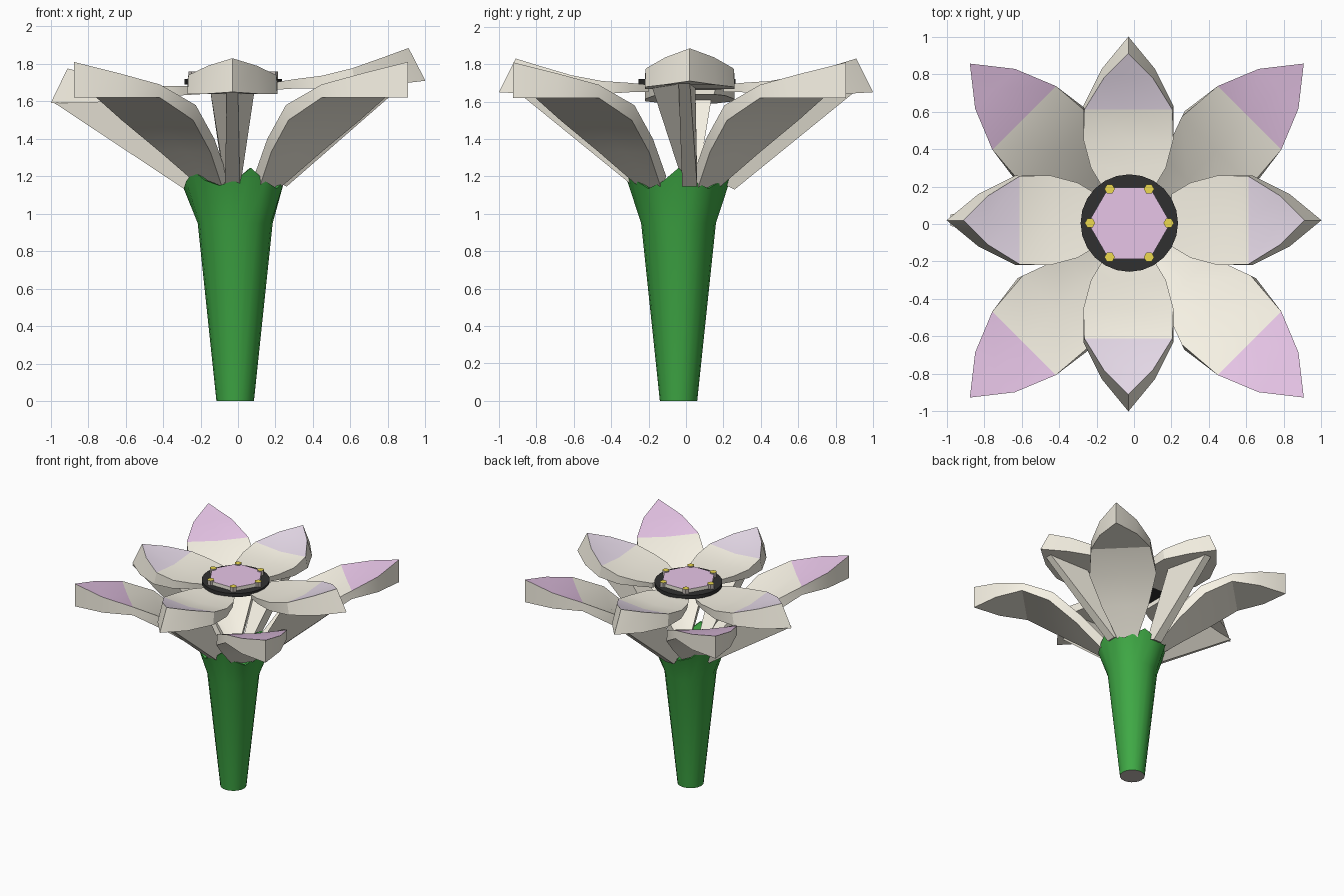
import bpy, bmesh, math
from mathutils import Vector

if "Cube" in bpy.data.objects:
    bpy.data.objects.remove(bpy.data.objects["Cube"])


def mat(name, r, g, b):
    m = bpy.data.materials.new(name)
    m.diffuse_color = (r, g, b, 1)
    m.use_nodes = True
    m.node_tree.nodes["Principled BSDF"].inputs["Base Color"].default_value = m.diffuse_color
    return m


CREAM = mat("cream", 0.93, 0.89, 0.78)
ORCHID = mat("orchid", 0.80, 0.56, 0.80)
LILAC = mat("lilac", 0.78, 0.69, 0.80)
GREEN = mat("green", 0.05, 0.40, 0.06)
BLACK = mat("black", 0.03, 0.03, 0.03)
GOLD = mat("gold", 0.85, 0.70, 0.08)
GREY = mat("grey", 0.55, 0.50, 0.47)


def finish(bm, name, mats, smooth=None):
    bmesh.ops.remove_doubles(bm, verts=bm.verts, dist=0.0005)
    bmesh.ops.recalc_face_normals(bm, faces=bm.faces)
    me = bpy.data.meshes.new(name)
    bm.to_mesh(me)
    bm.free()
    for m in mats:
        me.materials.append(m)
    ob = bpy.data.objects.new(name, me)
    bpy.context.collection.objects.link(ob)
    if smooth:
        bpy.context.view_layer.objects.active = ob
        ob.select_set(True)
        bpy.ops.object.shade_smooth_by_angle(angle=math.radians(smooth))
        ob.select_set(False)
    return ob


def skin(bm, rings, caps=True):
    rings = [[bm.verts.new(p) for p in r] for r in rings]
    n = len(rings[0])
    faces = []
    for a, b in zip(rings, rings[1:]):
        faces.append([bm.faces.new((a[i], a[(i + 1) % n], b[(i + 1) % n], b[i])) for i in range(n)])
    if caps:
        bm.faces.new(rings[0])
        bm.faces.new(rings[-1])
    return faces


def frame(angle, centre, tilt):
    c, s = math.cos(angle), math.sin(angle)

    def place(u, v, z):
        x, y = u * c - v * s, u * s + v * c
        return Vector((x + centre[0], y + centre[1], z + tilt * x))
    return place


def petal(name, place, stations, tip_from, tip_mat):
    # station: u top, u bottom, half width top, half width bottom,
    #          z top edge, z top middle, z underside
    bm = bmesh.new()
    rings = []
    for ut, ub, wt, wb, ze, zm, zb in stations:
        rings.append([place(ut, -wt, ze), place(ut, 0, zm), place(ut, wt, ze),
                      place(ub, wb, zb), place(ub, 0, zb), place(ub, -wb, zb)])
    for k, fs in enumerate(skin(bm, rings)):
        if k >= tip_from:
            fs[0].material_index = fs[1].material_index = 1
    bmesh.ops.dissolve_degenerate(bm, edges=bm.edges, dist=0.0005)
    return finish(bm, name, [CREAM, tip_mat], 25)


# Outer diagonal petals: sloping body with a flat raised tip
DIAG = [
    (0.17, 0.22, 0.07, 0.08, 1.20, 1.18, 1.14),
    (0.38, 0.42, 0.18, 0.19, 1.40, 1.36, 1.33),
    (0.60, 0.63, 0.26, 0.27, 1.58, 1.53, 1.50),
    (0.85, 0.85, 0.24, 0.24, 1.69, 1.68, 1.62),
    (1.07, 1.07, 0.15, 0.15, 1.75, 1.75, 1.62),
    (1.26, 1.26, 0.0, 0.0, 1.81, 1.81, 1.62),
]
for k in range(4):
    petal(f"outer_petal_{k + 1}", frame(math.radians(45 + 90 * k), (0.015, -0.035), 0), DIAG, 3, ORCHID)

# Inner petals along the axes: nearly level plates with upturned tips
AXIAL = [
    (0.20, 0.20, 0.14, 0.13, 1.69, 1.69, 1.65),
    (0.30, 0.30, 0.20, 0.19, 1.70, 1.69, 1.65),
    (0.45, 0.45, 0.24, 0.24, 1.71, 1.69, 1.64),
    (0.61, 0.63, 0.235, 0.24, 1.74, 1.72, 1.64),
    (0.78, 0.83, 0.13, 0.14, 1.79, 1.78, 1.64),
    (0.91, 1.00, 0.0, 0.0, 1.83, 1.83, 1.65),
]
for k in range(4):
    centre = (0, 0.02) if k % 2 == 0 else (-0.03, 0)
    place = frame(math.radians(90 * k), centre, 0 if k % 2 else 0.06)
    petal(f"inner_petal_{k + 1}", place, AXIAL, 3, LILAC)
    # Tapering support beneath each plate
    mid = -0.09 if k == 0 else 0.0
    out = 0.98 if k == 2 else 0.90
    bm = bmesh.new()
    skin(bm, [
        [place(0.26, -0.04, 1.13), place(0.26, 0.04, 1.13), place(0.18, 0.04, 1.17), place(0.18, -0.04, 1.17)],
        [place(out, mid / 3 - 0.03, 1.65), place(out, mid / 3 + 0.03, 1.65),
         place(0.55, mid + 0.12, 1.67), place(0.55, mid - 0.12, 1.67)]])
    finish(bm, f"petal_support_{k + 1}", [CREAM])

# Stem with a flared, jagged calyx
bm = bmesh.new()
N = 20


def ring(r, z, jag=0.0):
    pts = []
    for i in range(N):
        a = 2 * math.pi * i / N
        j = jag * (1, -0.3, -1, -0.3)[i % 4] * (1 if i % 8 < 4 else 0.7)
        pts.append((-0.015 + r * math.cos(a), -0.04 + r * math.sin(a), z + j))
    return pts


skin(bm, [ring(0.10, 0), ring(0.20, 0.95), ring(0.275, 1.19, 0.055), ring(0.255, 1.19, 0.055), ring(0.18, 1.0)])
for f in bm.faces:
    if f.calc_center_median().z < 0.01:
        f.material_index = 1
finish(bm, "stem", [GREEN, GREY], 30)


def disc(name, n, r, z0, z1, x, y, side, top):
    bm = bmesh.new()
    skin(bm, [[(x + r * math.cos(2 * math.pi * i / n), y + r * math.sin(2 * math.pi * i / n), z)
               for i in range(n)] for z in (z0, z1)])
    for f in bm.faces:
        if f.calc_center_median().z > z1 - 0.001:
            f.material_index = 1
    return finish(bm, name, [side, top], 30)


# Flower centre: dark disc, six-sided heart and stamens
CX, CY = -0.025, 0.005
disc("centre_disc", 24, 0.26, 1.69, 1.72, CX, CY, BLACK, BLACK)
disc("centre_heart", 6, 0.22, 1.71, 1.75, CX, CY, CREAM, ORCHID)
for k in range(6):
    a = math.radians(60 * k)
    disc(f"stamen_{k + 1}", 6, 0.028, 1.71, 1.76,
         CX + 0.21 * math.cos(a), CY + 0.21 * math.sin(a), GREY, GOLD)
